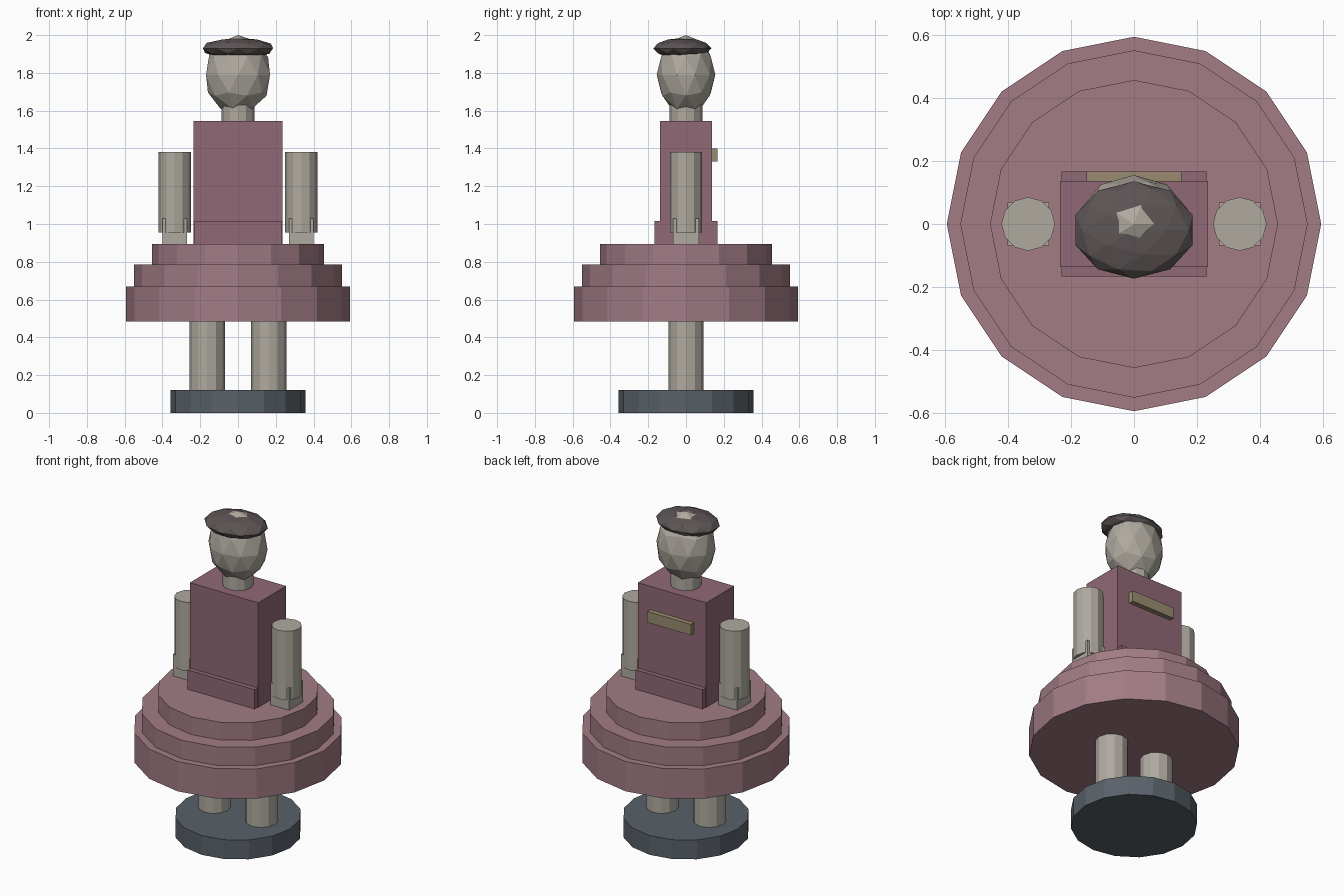
import bpy
from math import pi

if "Cube" in bpy.data.objects:
    bpy.data.objects.remove(bpy.data.objects["Cube"])


def material(name, rgb):
    m = bpy.data.materials.new(name)
    m.diffuse_color = (*rgb, 1)
    m.use_nodes = True
    m.node_tree.nodes["Principled BSDF"].inputs["Base Color"].default_value = m.diffuse_color
    return m


SKIN = material("skin", (0.43, 0.40, 0.35))
SKIRT = material("skirt_pink", (0.36, 0.20, 0.235))
BODICE = material("bodice_pink", (0.28, 0.14, 0.18))
BASE = material("base_slate", (0.10, 0.12, 0.14))
CAP = material("cap_dark", (0.11, 0.09, 0.09))
TRIM = material("trim_gold", (0.32, 0.26, 0.16))


def finish(name, mat):
    ob = bpy.context.object
    ob.name = name
    ob.data.materials.append(mat)
    return ob


def cylinder(name, mat, x, r, z0, z1, sides):
    bpy.ops.mesh.primitive_cylinder_add(
        vertices=sides, radius=r, depth=z1 - z0, location=(x, 0, (z0 + z1) / 2))
    return finish(name, mat)


def box(name, mat, centre, size):
    bpy.ops.mesh.primitive_cube_add(size=1, location=centre)
    bpy.context.object.scale = size
    return finish(name, mat)


def ball(name, mat, centre, radii):
    bpy.ops.mesh.primitive_ico_sphere_add(subdivisions=2, radius=1, location=centre)
    bpy.context.object.scale = radii
    return finish(name, mat)


# Round stand
cylinder("stand", BASE, 0, 0.357, 0, 0.12, 16)

# Tiered skirt
for name, r, z0, z1 in (("skirt_lower", 0.593, 0.485, 0.67),
                        ("skirt_middle", 0.55, 0.66, 0.785),
                        ("skirt_upper", 0.456, 0.775, 0.895)):
    cylinder(name, SKIRT, 0, r, z0, z1, 16)

# Torso, waistband and back trim
box("torso", BODICE, (0, 0, 1.21), (0.47, 0.274, 0.67))
box("waistband", BODICE, (0, 0, 0.945), (0.46, 0.332, 0.14))
box("back_trim", TRIM, (0, 0.145, 1.366), (0.30, 0.044, 0.068))

# Legs, arms and hands on both sides
for side, s in (("left", -1), ("right", 1)):
    cylinder(side + "_leg", SKIN, s * 0.163, 0.093, 0.11, 0.50, 12)
    cylinder(side + "_arm", SKIN, s * 0.335, 0.085, 0.955, 1.382, 12)
    box(side + "_hand", SKIN, (s * 0.335, 0, 0.955), (0.13, 0.136, 0.15))

# Neck, head and flat cap
cylinder("neck", SKIN, 0, 0.087, 1.52, 1.66, 12)
ball("head", SKIN, (0, 0, 1.79), (0.178, 0.155, 0.21))
ball("cap", CAP, (0, -0.019, 1.93), (0.195, 0.154, 0.055))
